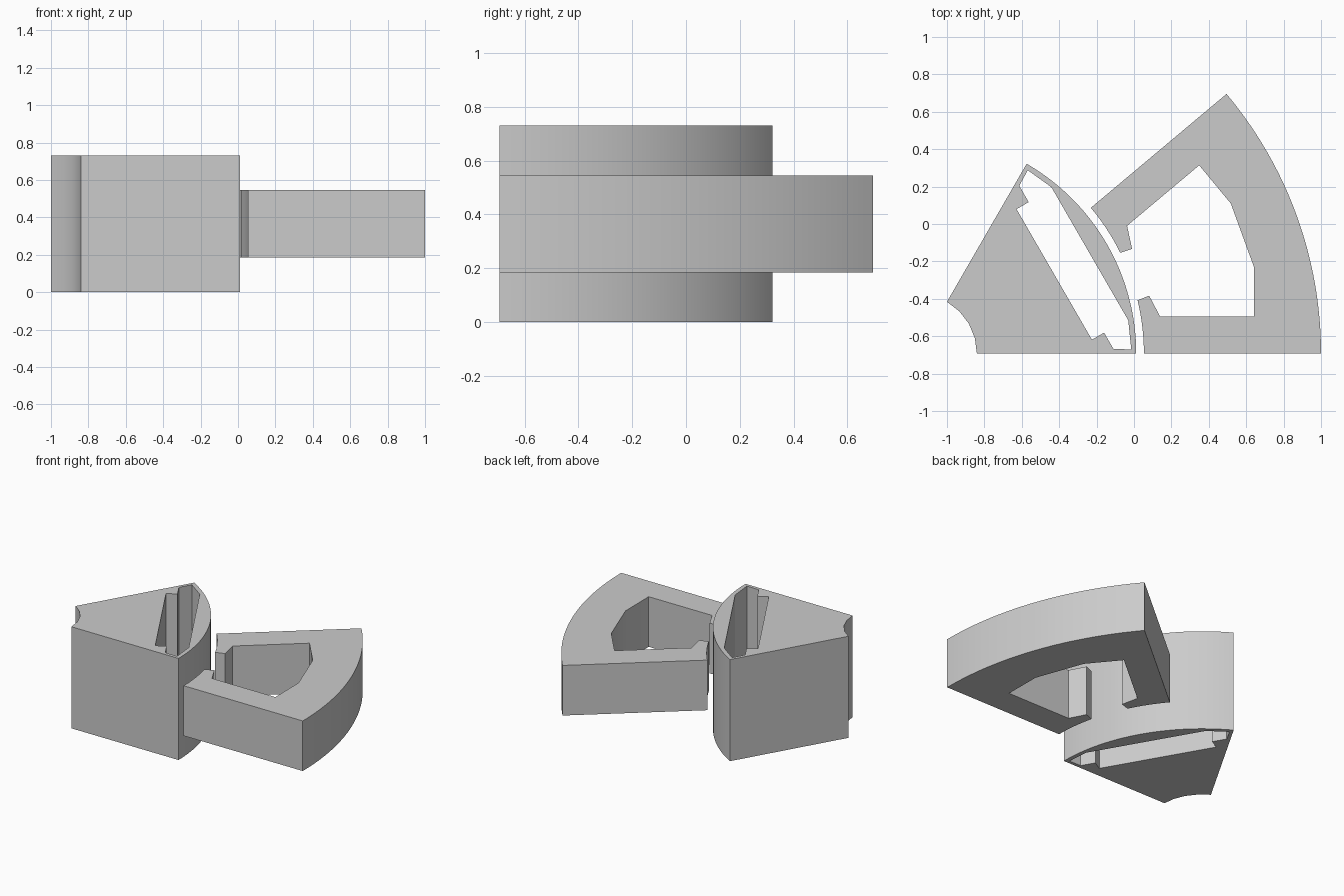
import bpy, bmesh
from math import radians, sin, cos
from mathutils import Vector, Matrix

AXIS = (-1.16, -0.693)  # shared rotation axis of both sectors

if "Cube" in bpy.data.objects:
    bpy.data.objects.remove(bpy.data.objects["Cube"], do_unlink=True)

grey = bpy.data.materials.new("plain grey")
grey.use_nodes = True
grey.diffuse_color = (0.6, 0.6, 0.6, 1)
grey.node_tree.nodes["Principled BSDF"].inputs["Base Color"].default_value = grey.diffuse_color


def arc(radius, start, end, steps):
    """Points on an arc about the axis, angles in degrees."""
    angles = [radians(start + (end - start) * i / steps) for i in range(steps + 1)]
    return [Vector((radius * cos(a), radius * sin(a))) for a in angles]


def mirrored(half, angle):
    """Closed chain symmetric about a ray at the given angle, from its lower half."""
    turn = Matrix.Rotation(radians(angle), 2)
    points = half + [(u, -v) for u, v in reversed(half)]
    return [turn @ Vector(p) for p in points]


def prism(name, outline, bottom, top):
    bm = bmesh.new()
    face = bm.faces.new([bm.verts.new((p.x, p.y, bottom)) for p in outline])
    lifted = bmesh.ops.extrude_face_region(bm, geom=[face])["geom"]
    verts = [g for g in lifted if isinstance(g, bmesh.types.BMVert)]
    bmesh.ops.translate(bm, vec=(0, 0, top - bottom), verts=verts)
    bmesh.ops.recalc_face_normals(bm, faces=bm.faces)
    mesh = bpy.data.meshes.new(name)
    bm.to_mesh(mesh)
    bm.free()
    mesh.materials.append(grey)
    obj = bpy.data.objects.new(name, mesh)
    obj.location = (*AXIS, 0)
    bpy.context.collection.objects.link(obj)
    return obj


def activate(obj):
    bpy.ops.object.select_all(action="DESELECT")
    obj.select_set(True)
    bpy.context.view_layer.objects.active = obj


# Rotor: 60 degree sector with a shaft bore
rotor = prism("rotor_sector", arc(1.172, 0, 60, 32) + arc(0.32, 60, 0, 4), 0, 0.73)

# Magnet slot through the rotor, with flared ends
slot_half = [(0.847, -0.403), (0.922, -0.403), (0.922, -0.504),
             (1.003, -0.553), (1.067, -0.411)]
slot = prism("slot_cutter", mirrored(slot_half, 30), -0.1, 0.83)
cut = rotor.modifiers.new("magnet_slot", "BOOLEAN")
cut.operation = "DIFFERENCE"
cut.solver = "EXACT"
cut.object = slot
bpy.context.view_layer.update()
activate(rotor)
bpy.ops.object.modifier_apply(modifier=cut.name)
bpy.data.objects.remove(slot, do_unlink=True)

# Stator: 40 degree yoke with two half teeth around an open winding slot
winding_half = [(1.272, -0.133), (1.289, -0.258), (1.762, -0.43), (1.851, -0.18)]
tip = 13.6
outline = (arc(2.16, 0, 40, 32) + arc(1.213, 40, 40 - tip, 8)
           + list(reversed(mirrored(winding_half, 20))) + arc(1.213, tip, 0, 8))
stator = prism("stator_sector", outline, 0.185, 0.545)

# Smooth curved walls, crisp corners
for part in (rotor, stator):
    activate(part)
    bpy.ops.object.shade_smooth_by_angle(angle=radians(20))
